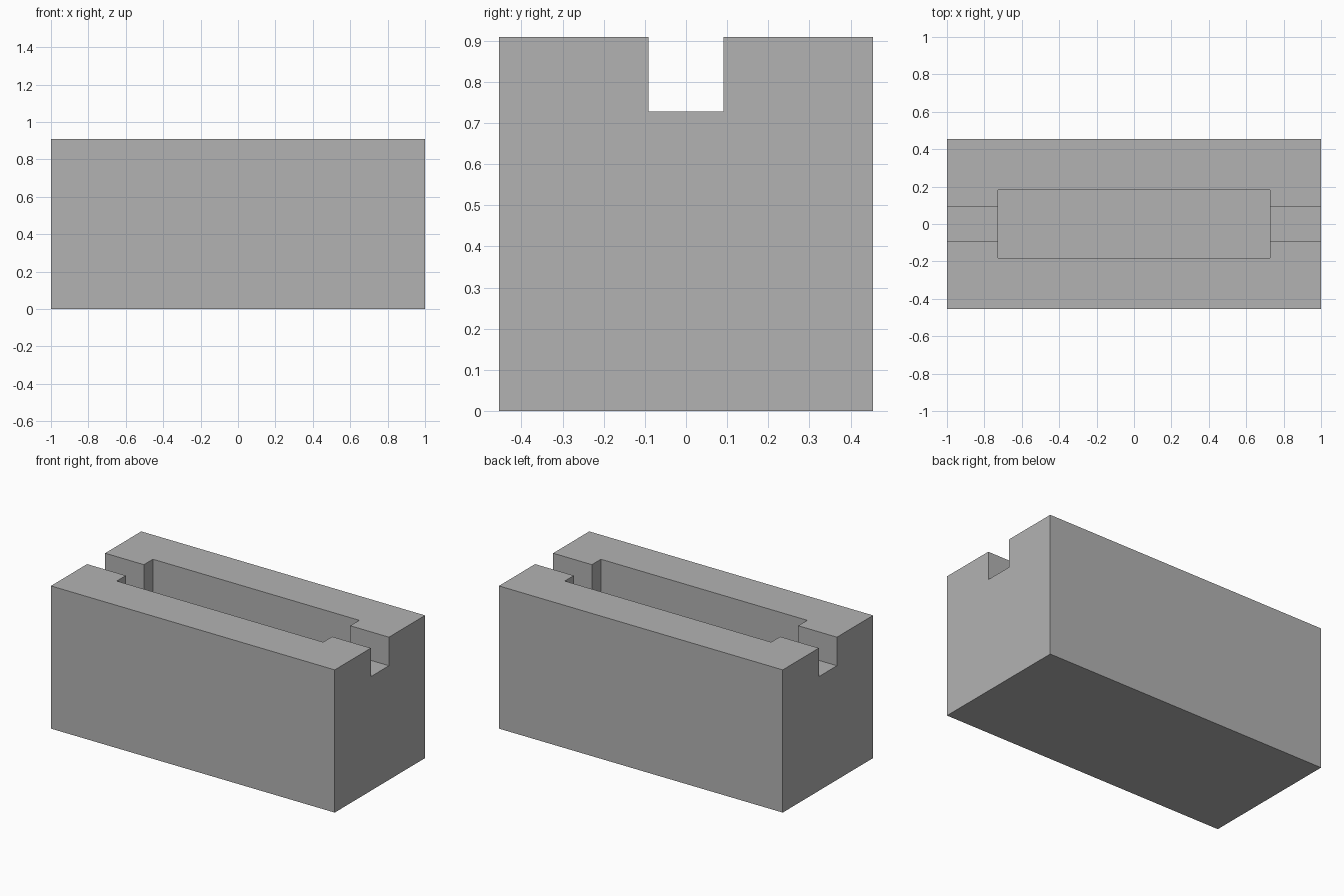
import bpy

cube = bpy.data.objects.get("Cube")
if cube:
    bpy.data.objects.remove(cube, do_unlink=True)

U = 1 / 11                      # module of the block: 22 x 10 x 10 units
LENGTH, WIDTH, HEIGHT = 22 * U, 10 * U, 10 * U

grey = bpy.data.materials.new("plain_grey")
grey.use_nodes = True
colour = (0.45, 0.45, 0.45, 1)
grey.diffuse_color = colour
grey.node_tree.nodes["Principled BSDF"].inputs["Base Color"].default_value = colour


def box(name, length, width, bottom, top):
    """Box centred on the z axis, spanning bottom to top."""
    bpy.ops.mesh.primitive_cube_add(size=1, location=(0, 0, (bottom + top) / 2))
    obj = bpy.context.object
    obj.name = name
    obj.scale = (length, width, top - bottom)
    bpy.ops.object.transform_apply(location=True, rotation=False, scale=True)
    obj.data.materials.append(grey)
    return obj


def cut(target, cutter):
    """Subtract the cutter from the target, then discard it."""
    cutter.hide_render = True
    mod = target.modifiers.new(cutter.name, 'BOOLEAN')
    mod.operation = 'DIFFERENCE'
    mod.solver = 'EXACT'
    mod.object = cutter
    bpy.context.view_layer.objects.active = target
    bpy.ops.object.modifier_apply(modifier=mod.name)
    bpy.data.objects.remove(cutter, do_unlink=True)


# Solid block
block = box("trough_block", LENGTH, WIDTH, 0, HEIGHT)

# Deep central pocket with walls and floor of equal thickness
cut(block, box("pocket_cutter", 16 * U, 4 * U, 3 * U, HEIGHT + U))

# Shallow channel running out through both ends
cut(block, box("channel_cutter", LENGTH + U, 2 * U, 8 * U, HEIGHT + U))
